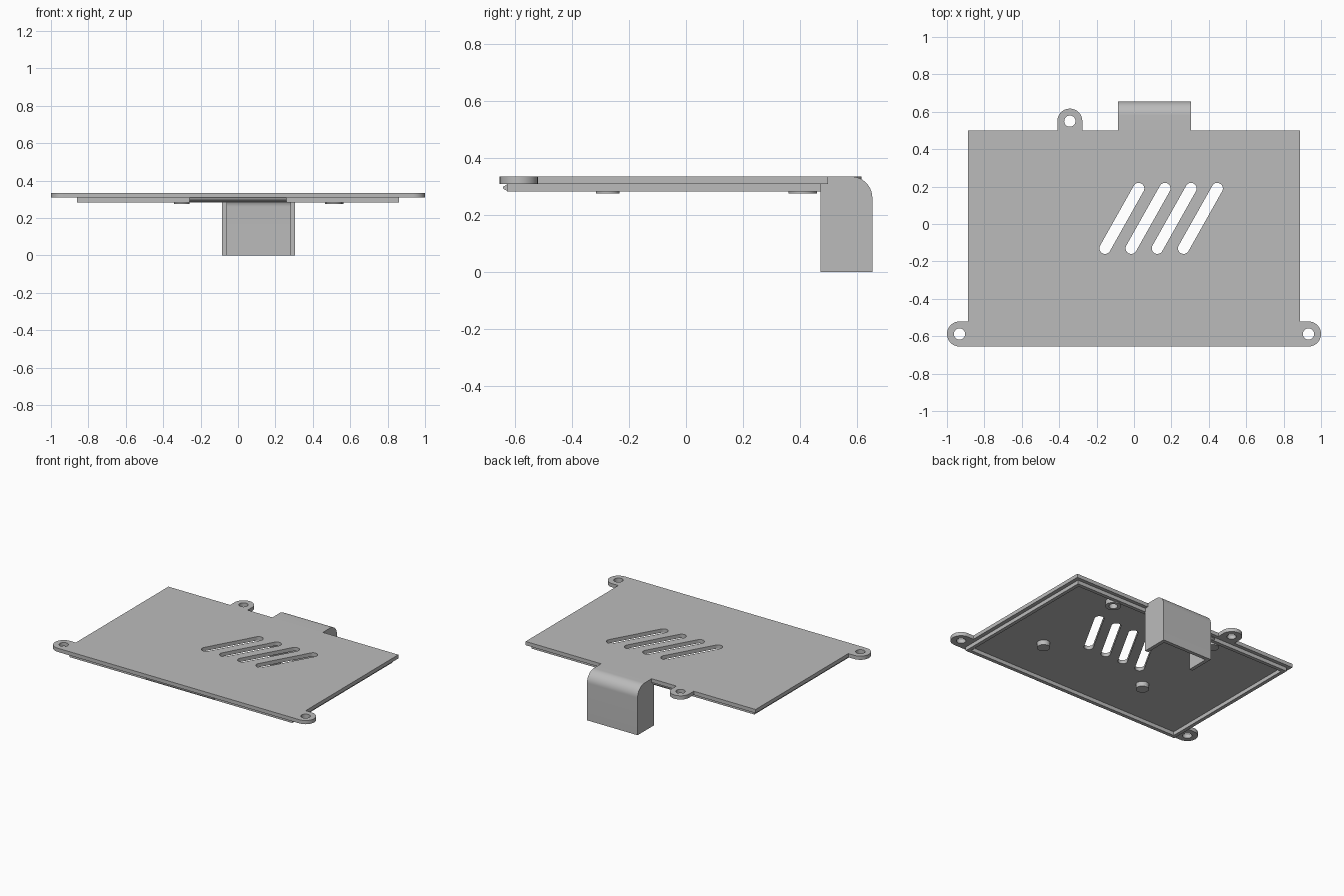
import bpy, bmesh
from math import sin, cos, radians, atan2, degrees
from mathutils import Matrix

if "Cube" in bpy.data.objects:
    bpy.data.objects.remove(bpy.data.objects["Cube"])

grey = bpy.data.materials.new("plain grey")
grey.use_nodes = True
grey.diffuse_color = (0.5, 0.5, 0.5, 1)
bsdf = next(n for n in grey.node_tree.nodes if n.type == 'BSDF_PRINCIPLED')
bsdf.inputs["Base Color"].default_value = (0.5, 0.5, 0.5, 1)

# Local x, y, z become world y, z, x for side profiles
SIDEWAYS = Matrix(((0, 0, 1, 0), (1, 0, 0, 0), (0, 1, 0, 0), (0, 0, 0, 1)))


def arc(cx, cy, r, start, end, steps=16):
    angles = [radians(start + (end - start) * i / steps) for i in range(steps + 1)]
    return [(cx + r * cos(a), cy + r * sin(a)) for a in angles]


def circle(cx, cy, r):
    return arc(cx, cy, r, 0, 360, 32)[:-1]


def box(x0, x1, y0, y1):
    return [(x0, y0), (x1, y0), (x1, y1), (x0, y1)]


def capsule(x0, y0, x1, y1, r):
    a = degrees(atan2(y1 - y0, x1 - x0))
    return arc(x1, y1, r, a - 90, a + 90) + arc(x0, y0, r, a + 90, a + 270)


def slab(name, loops, low, high, sideways=False):
    """Extrude a filled outline; loops after the first cut holes."""
    curve = bpy.data.curves.new(name, 'CURVE')
    curve.dimensions = '2D'
    curve.fill_mode = 'BOTH'
    curve.extrude = (high - low) / 2
    for loop in loops:
        spline = curve.splines.new('POLY')
        spline.points.add(len(loop) - 1)
        for point, (x, y) in zip(spline.points, loop):
            point.co = (x, y, 0, 1)
        spline.use_cyclic_u = True
    obj = bpy.data.objects.new(name, curve)
    bpy.context.collection.objects.link(obj)
    bpy.ops.object.select_all(action='DESELECT')
    obj.select_set(True)
    bpy.context.view_layer.objects.active = obj
    bpy.ops.object.convert(target='MESH')
    obj = bpy.context.object
    mesh = obj.data
    mesh.transform(Matrix.Translation((0, 0, (low + high) / 2)))
    if sideways:
        mesh.transform(SIDEWAYS)
    bm = bmesh.new()
    bm.from_mesh(mesh)
    bmesh.ops.remove_doubles(bm, verts=bm.verts, dist=0.0001)
    bmesh.ops.recalc_face_normals(bm, faces=bm.faces)
    bm.to_mesh(mesh)
    bm.free()
    mesh.materials.clear()
    mesh.materials.append(grey)
    bpy.ops.object.shade_smooth_by_angle(angle=radians(30))
    return obj


TOP, UNDER, RIM = 0.335, 0.309, 0.283
W, FRONT, BACK = 0.887, -0.655, 0.5
R = 0.067
EAR_X, EAR_Y = 0.933, FRONT + R
TAB_X, TAB_Y = -0.343, 0.55

# Cover plate with three screw tabs and four slanted vents
outline = arc(EAR_X, EAR_Y, R, -90, 90)
outline += [(W, EAR_Y + R), (W, BACK), (TAB_X + R, BACK)]
outline += arc(TAB_X, TAB_Y, R, 0, 180)
outline += [(TAB_X - R, BACK), (-W, BACK), (-W, EAR_Y + R)]
outline += arc(-EAR_X, EAR_Y, R, 90, 270)
holes = [circle(x, y, 0.03) for x, y in
         ((EAR_X, EAR_Y), (-EAR_X, EAR_Y), (TAB_X, TAB_Y))]
vents = [capsule(-0.155 + 0.14 * i, -0.13, 0.025 + 0.14 * i, 0.19, 0.03)
         for i in range(4)]
slab("cover_plate", [outline] + holes + vents, UNDER, TOP)

# Locating rim under the plate
slab("locating_rim", [box(-0.86, 0.86, -0.63, 0.475),
                      box(-0.835, 0.835, -0.605, 0.45)], RIM, UNDER)

# Snap beads on the front and back of the rim
for name, y, out in (("front_snap_bead", -0.63, -0.014), ("back_snap_bead", 0.475, 0.012)):
    bead = [(y, 0.285), (y + out, 0.293), (y + out, 0.298), (y, 0.307)]
    slab(name, [bead], -0.26, 0.26, sideways=True)

# Support pegs
for x, side in ((-0.3, "right"), (0.515, "left")):
    for y, end in ((-0.275, "front"), (0.41, "back")):
        big = side == "left" and end == "back"
        loops = [circle(x, y, 0.05 if big else 0.042)]
        if big:
            loops.append(circle(x, y, 0.028))
        slab(f"{end}_{side}_peg", loops, 0.275, UNDER)

# Cable hood: rounded outer wall between two cheeks, open at front and bottom
X0, X1, WALL, DEEP = -0.085, 0.305, 0.025, 0.655
outer = [(DEEP, 0)] + arc(DEEP - 0.075, TOP - 0.075, 0.075, 0, 90) + [(BACK, TOP)]
inner = [(BACK, TOP - WALL)] + arc(DEEP - 0.075, TOP - 0.075, 0.05, 90, 0) + [(DEEP - WALL, 0)]
slab("hood_wall", [outer + inner], X0 + WALL, X1 - WALL, sideways=True)
cheek = outer + [(BACK, UNDER), (0.473, UNDER), (0.473, 0)]
slab("hood_right_cheek", [cheek], X0, X0 + WALL, sideways=True)
slab("hood_left_cheek", [cheek], X1 - WALL, X1, sideways=True)
